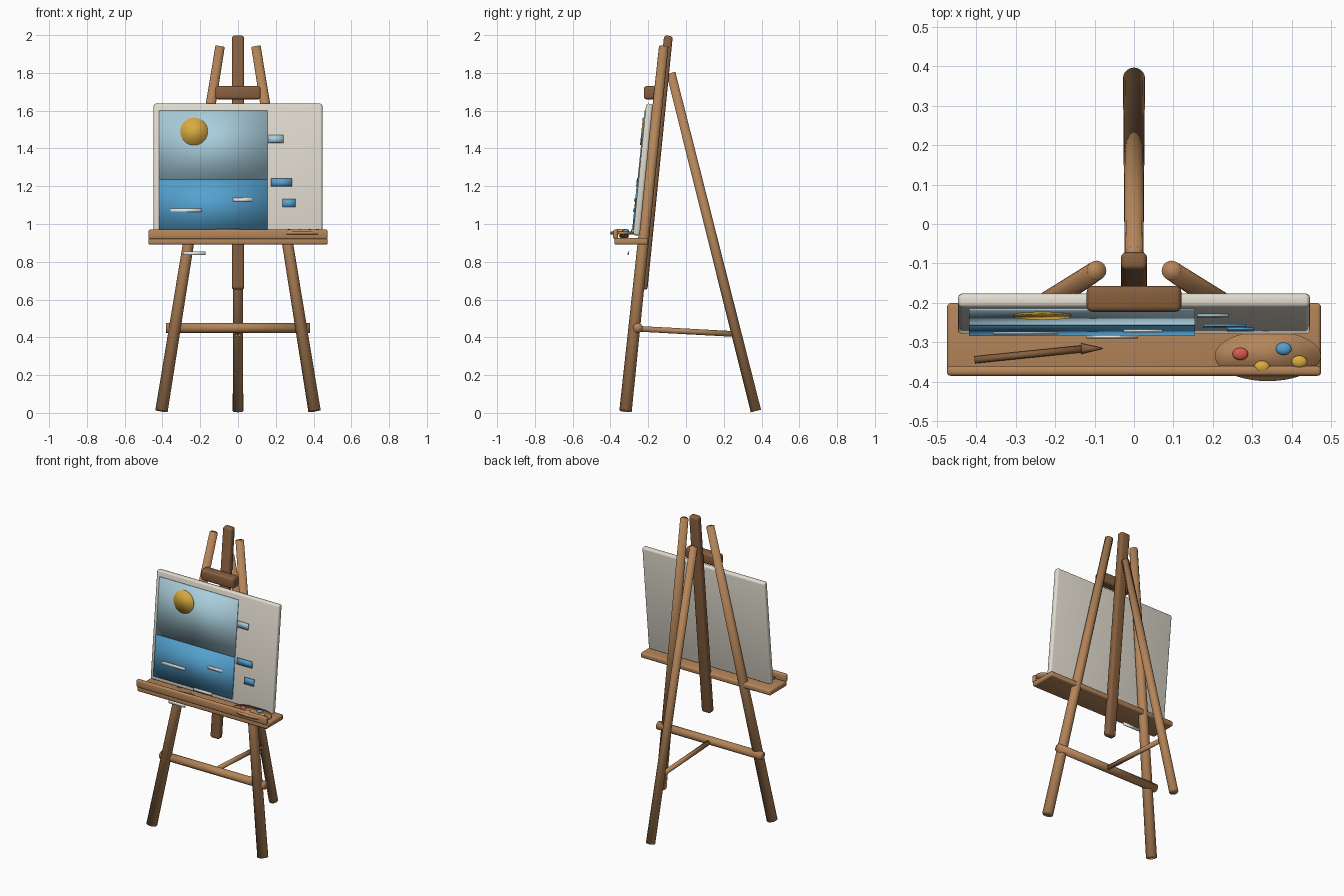
import bpy, math
from mathutils import Vector, Matrix

if "Cube" in bpy.data.objects:
    bpy.data.objects.remove(bpy.data.objects["Cube"])


def material(name, rgb):
    m = bpy.data.materials.new(name)
    m.diffuse_color = (*rgb, 1)
    m.use_nodes = True
    m.node_tree.nodes["Principled BSDF"].inputs["Base Color"].default_value = m.diffuse_color
    return m


WOOD = material("light wood", (0.46, 0.235, 0.10))
DARK = material("dark wood", (0.24, 0.115, 0.048))
LINEN = material("off white canvas", (0.75, 0.71, 0.62))
SKY = material("pale sky blue", (0.40, 0.62, 0.72))
SEA = material("sea blue", (0.09, 0.36, 0.63))
YELLOW = material("sun yellow", (0.70, 0.41, 0.05))
WHITE = material("white paint", (0.80, 0.80, 0.76))
RED = material("red paint", (0.70, 0.10, 0.08))

# Everything on the picture plane leans back by the same slope
LEAN = math.atan(0.1)


def finish(name, mat):
    ob = bpy.context.object
    ob.name = name
    ob.data.materials.append(mat)
    bpy.ops.object.shade_smooth()
    return ob


def rod(name, a, b, r1, r2, mat, sides=20):
    """Tapered round bar from a to b."""
    a, b = Vector(a), Vector(b)
    bpy.ops.mesh.primitive_cone_add(
        vertices=sides, radius1=r1, radius2=r2, depth=(b - a).length,
        location=(a + b) / 2,
        rotation=(b - a).to_track_quat('Z', 'Y').to_euler())
    return finish(name, mat)


def box(name, centre, size, mat, bevel=0.0, lean=0.0):
    """Block with optional rounded edges, leaning back about x."""
    bpy.ops.mesh.primitive_cube_add(size=1, location=centre, rotation=(-lean, 0, 0))
    ob = finish(name, mat)
    ob.data.transform(Matrix.Diagonal((*size, 1)))
    if bevel:
        mod = ob.modifiers.new("rounded edges", 'BEVEL')
        mod.width = bevel
        mod.segments = 3
    return ob


def on_canvas(x, z, offset):
    """Point in front of the canvas face."""
    return (x, -0.2115 - (1.635 - z) * 0.1 - offset, z)


# Legs and braces
for side, s in (("left", -1), ("right", 1)):
    rod(side + "_front_leg", (s * 0.405, -0.32, 0.01), (s * 0.095, -0.118, 1.94),
        0.033, 0.025, WOOD)
rod("back_leg", (0, 0.37, 0.01), (0, -0.08, 1.80), 0.028, 0.024, WOOD)
rod("cross_bar", (-0.38, -0.255, 0.45), (0.38, -0.255, 0.45), 0.026, 0.026, WOOD)
rod("back_strut", (0, -0.25, 0.445), (0, 0.25, 0.418), 0.015, 0.015, WOOD)

# Sliding mast and top clamp
box("mast", (0, -0.16, 1.325), (0.066, 0.046, 1.35), DARK, 0.014, LEAN)
box("top_clamp", (0, -0.19, 1.695), (0.24, 0.066, 0.07), DARK, 0.014)

# Tray
box("tray_shelf", (0, -0.29, 0.908), (0.95, 0.178, 0.035), WOOD, 0.01)
box("tray_lip", (0, -0.373, 0.945), (0.95, 0.025, 0.05), WOOD, 0.009)

# Canvas and painted areas
box("canvas", (0, -0.228, 1.288), (0.894, 0.036, 0.70), LINEN, 0.012, LEAN)
box("painted_sky", on_canvas(-0.132, 1.418, 0.002), (0.575, 0.006, 0.366), SKY, 0, LEAN)
box("painted_sea", on_canvas(-0.132, 1.102, 0.003), (0.575, 0.008, 0.266), SEA, 0, LEAN)
bpy.ops.mesh.primitive_cylinder_add(
    vertices=32, radius=0.073, depth=0.008, location=on_canvas(-0.233, 1.49, 0.006),
    rotation=(math.pi / 2 - LEAN, 0, 0))
finish("painted_sun", YELLOW)

# Brush strokes: x, z, width, height, colour, distance from canvas
strokes = [
    (0.20, 1.45, 0.08, 0.04, SKY, 0.004), (0.23, 1.22, 0.11, 0.04, SEA, 0.006),
    (0.27, 1.11, 0.068, 0.042, SEA, 0.004), (-0.275, 1.072, 0.165, 0.018, WHITE, 0.009),
    (0.023, 1.128, 0.10, 0.018, WHITE, 0.009), (-0.055, 0.965, 0.13, 0.018, WHITE, 0.009),
    (-0.232, 0.845, 0.12, 0.02, WHITE, 0.015)]
for i, (x, z, w, h, mat, off) in enumerate(strokes):
    box(f"brush_stroke_{i + 1}", on_canvas(x, z, off), (w, 0.006, h), mat, 0, LEAN)

# Palette with paint dabs
bpy.ops.mesh.primitive_cylinder_add(vertices=40, radius=1, depth=1,
                                    location=(0.34, -0.335, 0.953))
finish("palette", WOOD).data.transform(Matrix.Diagonal((0.135, 0.064, 0.016, 1)))
for i, (x, y, mat) in enumerate([(0.27, -0.33, RED), (0.38, -0.317, SEA),
                                 (0.325, -0.363, YELLOW), (0.42, -0.35, YELLOW)]):
    bpy.ops.mesh.primitive_uv_sphere_add(segments=16, ring_count=8, radius=1,
                                         location=(x, y, 0.963))
    finish(f"paint_dab_{i + 1}", mat).data.transform(
        Matrix.Diagonal((0.02, 0.016, 0.01, 1)))

# Paint brush lying in the tray
rod("brush_handle", (-0.405, -0.345, 0.936), (-0.13, -0.317, 0.936), 0.009, 0.009, DARK, 12)
rod("brush_tip", (-0.135, -0.3165, 0.936), (-0.08, -0.316, 0.936), 0.014, 0.001, DARK, 12)
